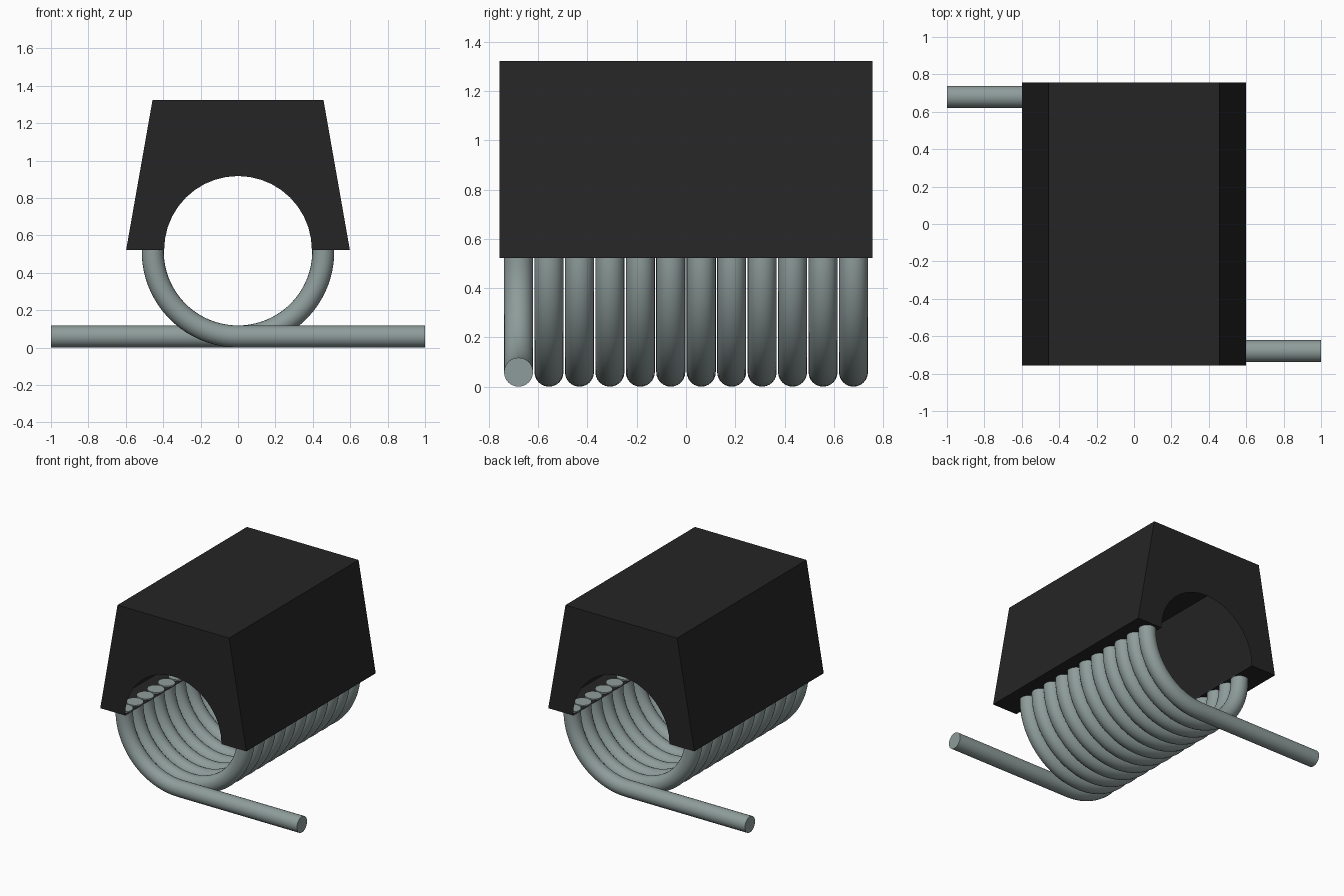
import bpy, bmesh, math
from mathutils import Vector

cube = bpy.data.objects.get("Cube")
if cube:
    bpy.data.objects.remove(cube, do_unlink=True)


def material(name, rgb):
    m = bpy.data.materials.new(name)
    m.use_nodes = True
    m.diffuse_color = (*rgb, 1)
    m.node_tree.nodes["Principled BSDF"].inputs["Base Color"].default_value = (*rgb, 1)
    return m


BLACK = material("matte black", (0.018, 0.018, 0.018))
STEEL = material("grey green steel", (0.27, 0.335, 0.325))

TUBE = 0.059       # wire radius
RING = 0.456       # coil centre-line radius
COIL_Z = 0.515     # coil axis height
LIP_Z = 0.522      # underside of the block
TOP_Z = 1.323
HALF_LEN = 0.757
END_Y = 0.68
COILS = 12


def make_object(name, bm, mat, smooth=False):
    bmesh.ops.recalc_face_normals(bm, faces=bm.faces[:])
    me = bpy.data.meshes.new(name)
    bm.to_mesh(me)
    bm.free()
    me.materials.append(mat)
    ob = bpy.data.objects.new(name, me)
    bpy.context.collection.objects.link(ob)
    if smooth:
        bpy.ops.object.select_all(action='DESELECT')
        ob.select_set(True)
        bpy.context.view_layer.objects.active = ob
        bpy.ops.object.shade_smooth_by_angle(angle=math.radians(40))
    return ob


def wire(name, path, y, sides=24):
    """Sweep a round section along (point, in-plane normal) pairs in the xz plane."""
    bm = bmesh.new()
    rings = []
    for (px, pz), (nx, nz) in path:
        ring = []
        for i in range(sides):
            a = math.tau * i / sides
            c, s = TUBE * math.cos(a), TUBE * math.sin(a)
            ring.append(bm.verts.new((px + nx * s, y + c, pz + nz * s)))
        rings.append(ring)
    for a, b in zip(rings, rings[1:]):
        for i in range(sides):
            j = (i + 1) % sides
            bm.faces.new((a[i], a[j], b[j], b[i]))
    bm.faces.new(rings[0])
    bm.faces.new(rings[-1])
    return make_object(name, bm, STEEL, True)


def arc(start, end, steps):
    """Arc of the coil; 0 is the bottom, positive angles rise on +x."""
    out = []
    for i in range(steps + 1):
        t = start + (end - start) * i / steps
        n = (math.sin(t), -math.cos(t))
        out.append(((RING * n[0], COIL_Z + RING * n[1]), n))
    return out


# Coil ends stop just inside the block
RISE = math.pi / 2 + 0.04
for k in range(COILS):
    y = -END_Y + 2 * END_Y * k / (COILS - 1)
    if k == 0:              # front coil runs out into the +x arm
        path = arc(-RISE, 0, 20) + [((1.0, COIL_Z - RING), (0, -1))]
        wire("front_coil_and_arm", path, y)
    elif k == COILS - 1:    # back coil runs out into the -x arm
        path = [((-1.0, COIL_Z - RING), (0, -1))] + arc(0, RISE, 20)
        wire("back_coil_and_arm", path, y)
    else:
        wire("coil_%02d" % k, arc(-RISE, RISE, 40), y)

# Hollow tapered block with an arched opening in each end
ARCH_R, ARCH_STEPS = 0.395, 20
outline = [(-0.395, LIP_Z), (-0.598, LIP_Z), (-0.457, TOP_Z),
           (0.457, TOP_Z), (0.598, LIP_Z), (0.395, LIP_Z)]
arch = []
for i in range(1, ARCH_STEPS):
    a = math.pi * i / ARCH_STEPS
    arch.append((ARCH_R * math.cos(a), LIP_Z + ARCH_R * math.sin(a)))
bm = bmesh.new()
ends = [[bm.verts.new((x, y, z)) for x, z in outline + arch]
        for y in (-HALF_LEN, HALF_LEN)]
for e in ends:
    bm.faces.new(e)
# Walls, roof and bottom lips; the arches open straight into the cavity
for i in range(len(outline) - 1):
    bm.faces.new((ends[0][i], ends[0][i + 1], ends[1][i + 1], ends[1][i]))
make_object("block", bm, BLACK)
